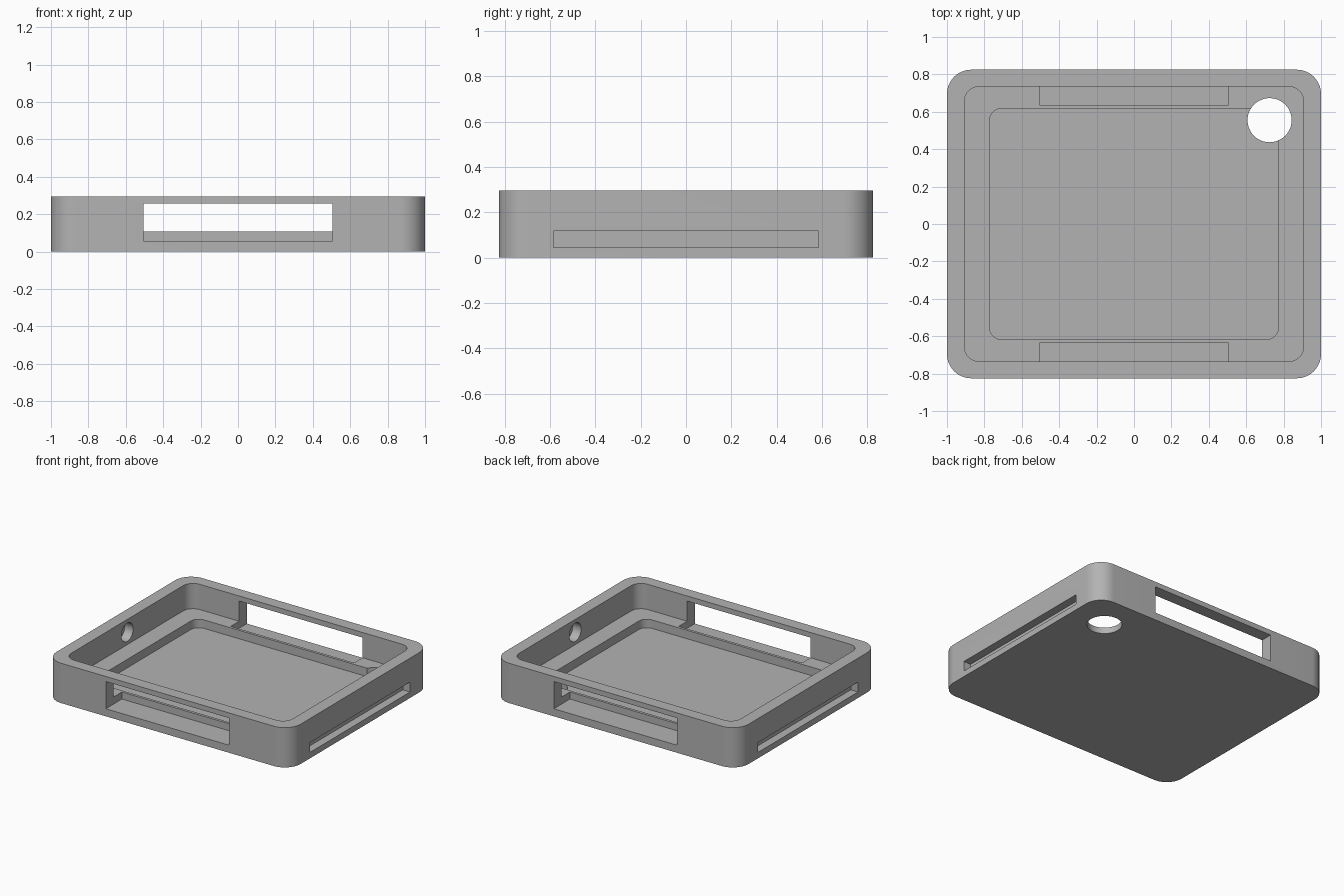
import bpy, bmesh, math
from mathutils import Matrix, Vector

cube = bpy.data.objects.get("Cube")
if cube:
    bpy.data.objects.remove(cube, do_unlink=True)

HALF_X, HALF_Y, HEIGHT = 1.0, 0.825, 0.295
LEDGE_Z, FLOOR_Z = 0.108, 0.045

grey = bpy.data.materials.new("light grey")
grey.use_nodes = True
grey.diffuse_color = (0.45, 0.45, 0.45, 1)
grey.node_tree.nodes["Principled BSDF"].inputs["Base Color"].default_value = grey.diffuse_color


def make_object(name, bm):
    bmesh.ops.recalc_face_normals(bm, faces=bm.faces)
    mesh = bpy.data.meshes.new(name)
    bm.to_mesh(mesh)
    bm.free()
    mesh.materials.append(grey)
    obj = bpy.data.objects.new(name, mesh)
    bpy.context.collection.objects.link(obj)
    return obj


def rounded_slab(name, hx, hy, radius, z0, z1, steps=14):
    """Rounded rectangle extruded from z0 to z1."""
    bm = bmesh.new()
    ring = []
    for q, (sx, sy) in enumerate([(1, 1), (-1, 1), (-1, -1), (1, -1)]):
        for i in range(steps + 1):
            a = (q + i / steps) * math.pi / 2
            ring.append(bm.verts.new((sx * (hx - radius) + radius * math.cos(a),
                                      sy * (hy - radius) + radius * math.sin(a), z0)))
    face = bm.faces.new(ring)
    out = bmesh.ops.extrude_face_region(bm, geom=[face])
    top = [v for v in out["geom"] if isinstance(v, bmesh.types.BMVert)]
    bmesh.ops.translate(bm, verts=top, vec=(0, 0, z1 - z0))
    return make_object(name, bm)


def box(name, low, high):
    low, high = Vector(low), Vector(high)
    bm = bmesh.new()
    bmesh.ops.create_cube(bm, size=1, matrix=Matrix.Translation((low + high) / 2)
                          @ Matrix.Diagonal((high - low).to_4d()))
    return make_object(name, bm)


def cylinder(name, centre, radius, depth, axis):
    bm = bmesh.new()
    turn = Matrix.Rotation(math.pi / 2, 4, "Y") if axis == "x" else Matrix.Identity(4)
    bmesh.ops.create_cone(bm, cap_ends=True, segments=48, radius1=radius, radius2=radius,
                          depth=depth, matrix=Matrix.Translation(centre) @ turn)
    return make_object(name, bm)


# Outer body
tray = rounded_slab("tray", HALF_X, HALF_Y, 0.13, 0, HEIGHT)

# Stepped pocket: wide recess above the ledge, smaller well below it
cutters = [
    rounded_slab("recess_cutter", 0.907, 0.735, 0.08, LEDGE_Z, 0.5),
    rounded_slab("well_cutter", 0.773, 0.617, 0.065, FLOOR_Z, 0.4),
    # Round hole through the corner
    cylinder("corner_hole_cutter", (0.725, 0.555, 0.15), 0.118, 0.8, "z"),
]
for side in (-1, 1):
    # Window through the front or back wall, sunk into the ledge
    ys = sorted((side * 0.637, side * 1.0))
    cutters.append(box("window_cutter", (-0.505, ys[0], 0.056), (0.505, ys[1], 0.257)))
    # Long blind slot on the outside of each side wall
    xs = sorted((side * 0.94, side * 1.1))
    cutters.append(box("slot_cutter", (xs[0], -0.585, 0.044), (xs[1], 0.585, 0.117)))
    # Round blind socket on the inside of each side wall
    cutters.append(cylinder("socket_cutter", (side * 0.9, 0, 0.2), 0.068, 0.15, "x"))

# Cut everything out and remove the cutters
bpy.context.view_layer.objects.active = tray
for cutter in cutters:
    mod = tray.modifiers.new("cut", "BOOLEAN")
    mod.operation, mod.solver, mod.object = "DIFFERENCE", "EXACT", cutter
    bpy.ops.object.modifier_apply(modifier=mod.name)
    bpy.data.objects.remove(cutter, do_unlink=True)

# One shared grey, smooth corners with sharp edges
tray.data.materials.clear()
tray.data.materials.append(grey)
for poly in tray.data.polygons:
    poly.material_index = 0
bpy.ops.object.select_all(action="DESELECT")
tray.select_set(True)
bpy.ops.object.shade_smooth_by_angle(angle=math.radians(30))
